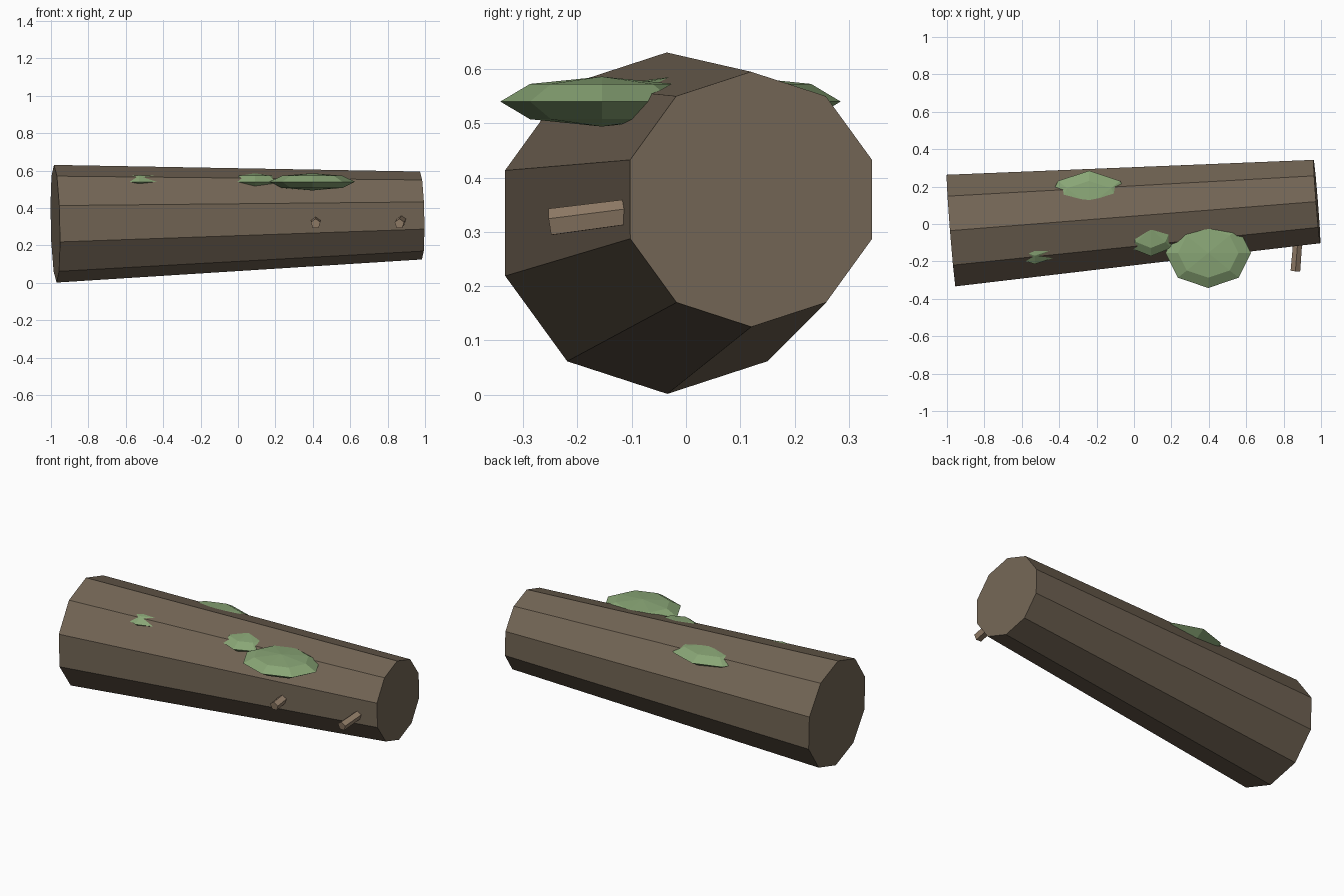
import bpy
import bmesh
from mathutils import Vector, Matrix

cube = bpy.data.objects.get("Cube")
if cube:
    bpy.data.objects.remove(cube, do_unlink=True)


def make_material(name, rgb):
    mat = bpy.data.materials.new(name)
    mat.use_nodes = True
    color = (*rgb, 1.0)
    mat.diffuse_color = color
    bsdf = next(n for n in mat.node_tree.nodes if n.type == 'BSDF_PRINCIPLED')
    bsdf.inputs["Base Color"].default_value = color
    return mat


def add_object(name, bm, mat):
    mesh = bpy.data.meshes.new(name)
    bm.to_mesh(mesh)
    bm.free()
    mesh.materials.append(mat)
    obj = bpy.data.objects.new(name, mesh)
    bpy.context.collection.objects.link(obj)
    return obj


def tapered_rod(name, start, end, r_start, r_end, sides, mat):
    """Closed low-poly cone between two points, with one corner facing up."""
    start, end = Vector(start), Vector(end)
    axis = end - start
    turn = axis.to_track_quat('Z', 'Y').to_matrix().to_4x4()
    bm = bmesh.new()
    bmesh.ops.create_cone(bm, cap_ends=True, segments=sides,
                          radius1=r_start, radius2=r_end, depth=axis.length,
                          matrix=Matrix.Translation((start + end) / 2) @ turn)
    # Put a corner at the top whatever the starting angle of the primitive
    return add_object(name, bm, mat)


def moss_patch(name, center, size, mat):
    """Flattened faceted ball, partly sunk into the log."""
    bm = bmesh.new()
    bmesh.ops.create_uvsphere(
        bm, u_segments=8, v_segments=4, radius=1,
        matrix=Matrix.Translation(center) @ Matrix.Diagonal((*size, 1)))
    return add_object(name, bm, mat)


bark = make_material("bark brown", (0.17, 0.13, 0.09))
twig = make_material("light twig brown", (0.30, 0.215, 0.145))
moss = make_material("moss green", (0.25, 0.38, 0.18))

# Fallen log, thicker at its right end
tapered_rod("log", (-0.977, -0.035, 0.316), (0.978, 0.12, 0.36),
            0.3145, 0.235, 10, bark)

# Broken twigs on the front side
for name, x, lean in (("left_twig", 0.863, 0.016), ("middle_twig", 0.415, 0.0)):
    tapered_rod(name, (x, -0.25, 0.316), (x + lean, -0.05, 0.342),
                0.027, 0.025, 5, twig)

# Moss along the top
patches = {
    "large_moss": (0.397, -0.155, 0.229, 0.187),
    "back_moss": (-0.24, 0.098, 0.235, 0.187),
    "middle_moss": (0.09, -0.022, 0.155, 0.15),
    "small_moss": (-0.53, -0.06, 0.19, 0.155),
}
for name, (x, y, rx, ry) in patches.items():
    moss_patch(name, (x, y, 0.54), (rx, ry, 0.046), moss)
